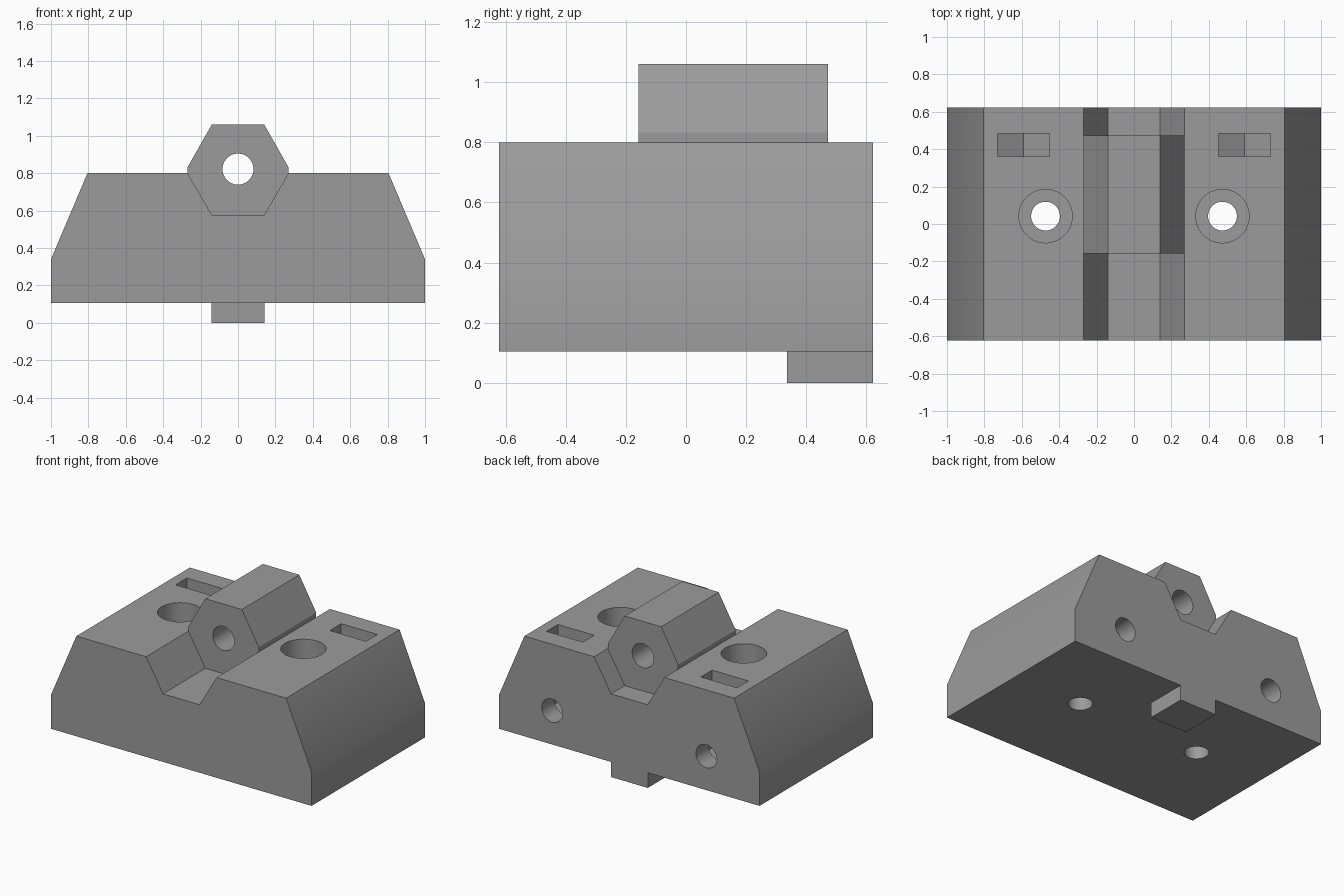
import bpy, bmesh, math
from mathutils import Matrix, Vector

if "Cube" in bpy.data.objects:
    bpy.data.objects.remove(bpy.data.objects["Cube"])

grey = bpy.data.materials.new("mid grey")
grey.diffuse_color = (0.33, 0.33, 0.33, 1)
grey.use_nodes = True
grey.node_tree.nodes["Principled BSDF"].inputs["Base Color"].default_value = grey.diffuse_color


def prism(name, profile, y0, y1):
    """Extrude an (x, z) profile along y."""
    bm = bmesh.new()
    face = bm.faces.new([bm.verts.new((x, y0, z)) for x, z in profile])
    ext = bmesh.ops.extrude_face_region(bm, geom=[face])
    verts = [g for g in ext["geom"] if isinstance(g, bmesh.types.BMVert)]
    bmesh.ops.translate(bm, verts=verts, vec=(0, y1 - y0, 0))
    return finish(name, bm)


def cylinder(name, radius, start, end):
    """Round bar between two points."""
    a, b = Vector(start), Vector(end)
    rot = (b - a).to_track_quat('Z', 'Y').to_matrix().to_4x4()
    bm = bmesh.new()
    bmesh.ops.create_cone(bm, cap_ends=True, segments=48, radius1=radius, radius2=radius,
                          depth=(b - a).length, matrix=Matrix.Translation((a + b) / 2) @ rot)
    return finish(name, bm)


def finish(name, bm):
    bmesh.ops.recalc_face_normals(bm, faces=bm.faces[:])
    mesh = bpy.data.meshes.new(name)
    bm.to_mesh(mesh)
    bm.free()
    mesh.materials.append(grey)
    obj = bpy.data.objects.new(name, mesh)
    bpy.context.collection.objects.link(obj)
    return obj


def combine(target, tool, operation):
    """Apply a boolean and remove the tool."""
    bpy.context.view_layer.objects.active = target
    mod = target.modifiers.new("boolean", 'BOOLEAN')
    mod.operation, mod.object, mod.solver = operation, tool, 'EXACT'
    bpy.ops.object.modifier_apply(modifier=mod.name)
    bpy.data.objects.remove(tool)


def mirrored(half):
    return half + [(-x, z) for x, z in reversed(half)]


# Body with sloped sides and a trapezoid groove along the top
body = prism("clamp_body", mirrored([(1, 0.105), (1, 0.34), (0.805, 0.8),
                                     (0.27, 0.8), (0.14, 0.577)]), -0.622, 0.622)

# Hexagonal barrel seated in the groove, and locating tab underneath
barrel = prism("hex_barrel", mirrored([(0.14, 0.577), (0.27, 0.8), (0.27, 0.832),
                                       (0.14, 1.06)]), -0.158, 0.472)
combine(body, barrel, 'UNION')
tab = prism("locating_tab", mirrored([(0.142, 0), (0.142, 0.105)]), 0.336, 0.622)
combine(body, tab, 'UNION')

# Bore through the barrel
combine(body, cylinder("barrel_bore", 0.083, (0, -0.3, 0.822), (0, 0.61, 0.822)), 'DIFFERENCE')

for s in (-1, 1):
    # Counterbored vertical screw hole
    x, y = 0.473 * s, 0.042
    combine(body, cylinder("screw_hole", 0.077, (x, y, 0), (x, y, 0.9)), 'DIFFERENCE')
    combine(body, cylinder("counterbore", 0.143, (x, y, 0.43), (x, y, 0.9)), 'DIFFERENCE')
    # Nut slot with a pointed floor
    x = 0.592 * s
    slot = [(x - 0.139, 0.9), (x - 0.139, 0.26), (x, 0.18), (x + 0.139, 0.26), (x + 0.139, 0.9)]
    combine(body, prism("nut_slot", slot, 0.36, 0.484), 'DIFFERENCE')
    # Horizontal screw hole from the back
    combine(body, cylinder("back_hole", 0.08, (x, -0.1, 0.34), (x, 0.7, 0.34)), 'DIFFERENCE')

# Smooth the bores and side bends, keep the edges sharp
bpy.ops.object.select_all(action='DESELECT')
body.select_set(True)
bpy.context.view_layer.objects.active = body
bpy.ops.object.shade_smooth_by_angle(angle=math.radians(28))
